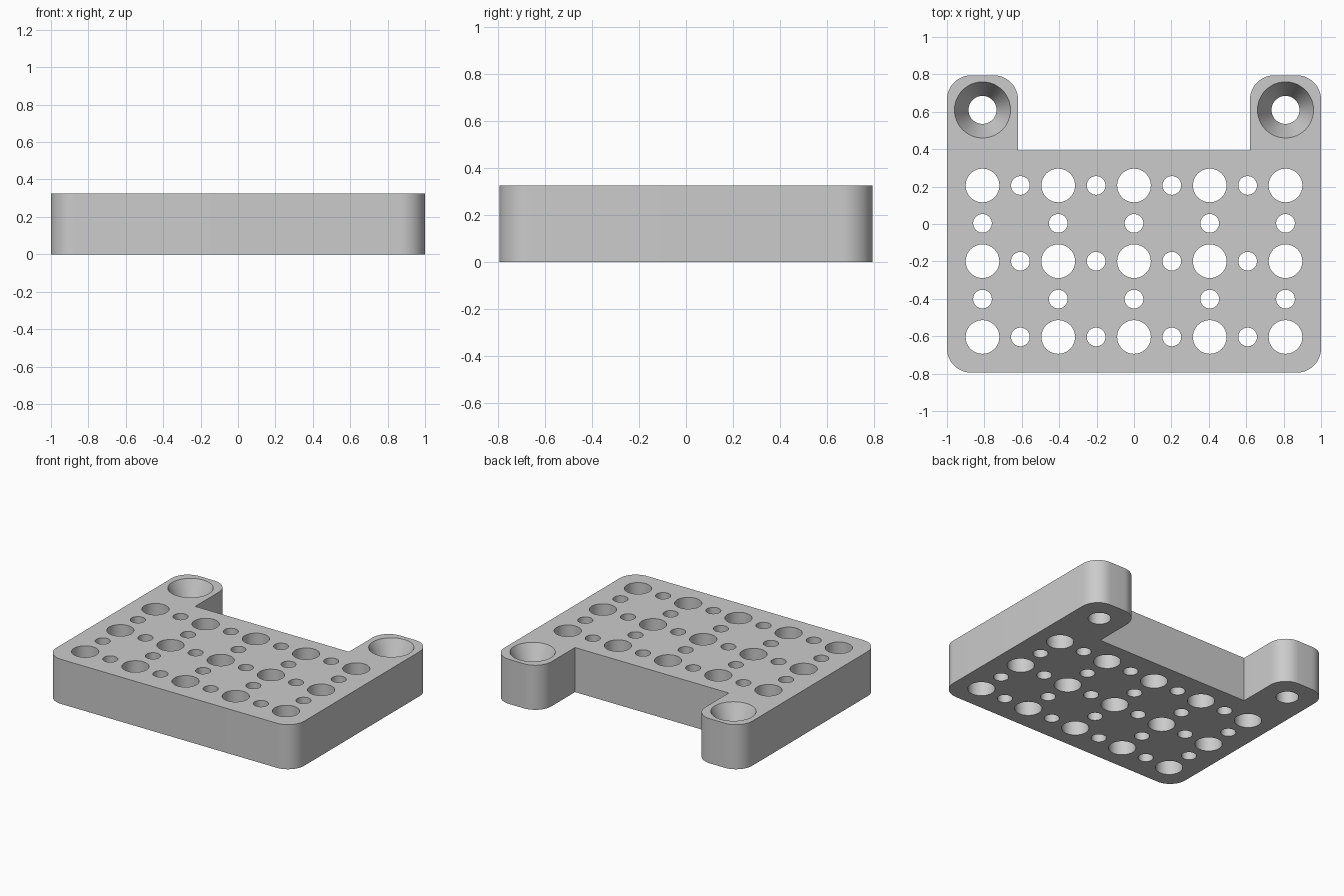
import bpy, bmesh, math
from mathutils import Vector

if "Cube" in bpy.data.objects:
    bpy.data.objects.remove(bpy.data.objects["Cube"], do_unlink=True)

HEIGHT, DEPTH, CORNER = 0.325, 0.795, 0.13
TAB_X, NOTCH_Y, PITCH = 0.62, 0.393, 0.2025

grey = bpy.data.materials.new("grey")
grey.use_nodes = True
grey.diffuse_color = (0.6, 0.6, 0.6, 1)
grey.node_tree.nodes["Principled BSDF"].inputs["Base Color"].default_value = (0.6, 0.6, 0.6, 1)


def make_object(name, bm):
    bmesh.ops.recalc_face_normals(bm, faces=bm.faces)
    mesh = bpy.data.meshes.new(name)
    bm.to_mesh(mesh)
    bm.free()
    mesh.materials.append(grey)
    obj = bpy.data.objects.new(name, mesh)
    bpy.context.collection.objects.link(obj)
    return obj


def arc(cx, cy, start, steps=12):
    """Quarter-circle corner, counter-clockwise from the start angle."""
    angles = [start + math.pi / 2 * i / steps for i in range(steps + 1)]
    return [(cx + CORNER * math.cos(a), cy + CORNER * math.sin(a)) for a in angles]


def add_lathe(bm, x, y, profile, sides=48):
    """Closed turned solid from (radius, z) pairs, bottom to top."""
    rings = [[bm.verts.new((x + r * math.cos(math.tau * i / sides),
                            y + r * math.sin(math.tau * i / sides), z))
              for i in range(sides)] for r, z in profile]
    for low, high in zip(rings, rings[1:]):
        for i in range(sides):
            j = (i + 1) % sides
            bm.faces.new((low[i], low[j], high[j], high[i]))
    bm.faces.new(rings[0][::-1])
    bm.faces.new(rings[-1])


# Plate outline: right half, mirrored to the left
half = (arc(1 - CORNER, CORNER - DEPTH, -math.pi / 2)
        + arc(1 - CORNER, DEPTH - CORNER, 0)
        + arc(TAB_X + CORNER, DEPTH - CORNER, math.pi / 2)
        + [(TAB_X, NOTCH_Y)])
outline = half + [(-x, y) for x, y in reversed(half)]
bm = bmesh.new()
base = bm.faces.new([bm.verts.new((x, y, 0)) for x, y in outline])
walls = bmesh.ops.extrude_face_region(bm, geom=[base], use_keep_orig=True)
top = [v for v in walls["geom"] if isinstance(v, bmesh.types.BMVert)]
bmesh.ops.translate(bm, verts=top, vec=Vector((0, 0, HEIGHT)))
plate = make_object("mounting_plate", bm)

# Grid of alternating large and small through holes
bm = bmesh.new()
for col in range(9):
    for row in range(5):
        if col % 2 and row % 2:
            continue
        radius = 0.05 if col % 2 or row % 2 else 0.09
        add_lathe(bm, (col - 4) * PITCH, -0.604 + row * PITCH,
                  [(radius, -0.1), (radius, HEIGHT + 0.1)])

# Countersunk screw holes in the two tabs
SINK = 0.165
for side in (-1, 1):
    add_lathe(bm, side * 4 * PITCH, 0.61,
              [(0.075, -0.1), (0.075, HEIGHT - SINK), (0.15, HEIGHT), (0.15, HEIGHT + 0.1)])
cutter = make_object("hole_cutter", bm)
cutter.hide_render = True

# Cut all holes and finish the shading
cut = plate.modifiers.new("holes", "BOOLEAN")
cut.operation, cut.solver, cut.object = "DIFFERENCE", "EXACT", cutter
bpy.ops.object.select_all(action="DESELECT")
plate.select_set(True)
bpy.context.view_layer.objects.active = plate
bpy.ops.object.modifier_apply(modifier=cut.name)
bpy.data.objects.remove(cutter, do_unlink=True)
bpy.ops.object.shade_smooth_by_angle(angle=math.radians(20))
